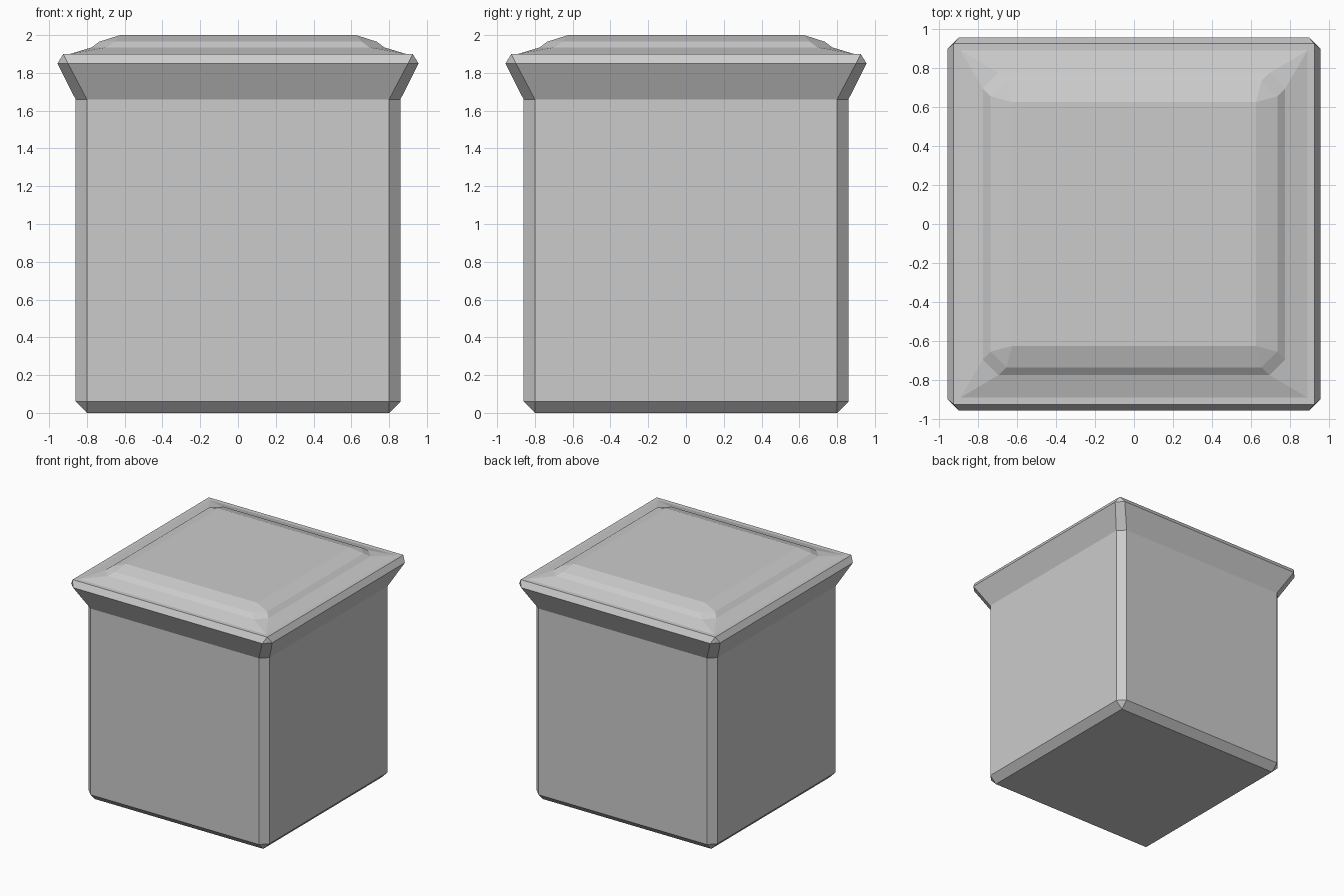
import bpy, bmesh

if "Cube" in bpy.data.objects:
    bpy.data.objects.remove(bpy.data.objects["Cube"])

# Stacked square rings: (half width, corner chamfer, height)
RINGS = [
    (0.80, 0.00, 0.00),    # underside
    (0.86, 0.06, 0.06),    # bottom bevel
    (0.86, 0.06, 1.66),    # straight walls
    (0.956, 0.056, 1.85),  # flared collar
    (0.925, 0.00, 1.90),   # rim bevel
    (0.89, 0.00, 1.90),    # flat rim
    (0.775, 0.08, 1.935),  # sloped lid
    (0.735, 0.08, 1.965),  # raised panel side
    (0.625, 0.00, 2.00),   # panel top
]


def add_ring(bm, h, c, z):
    k = h - c
    points = [(h, -k), (h, k), (k, h), (-k, h), (-h, k), (-h, -k), (-k, -h), (k, -h)]
    return [bm.verts.new((x, y, z)) for x, y in points]


def stacked_box(name, rings):
    bm = bmesh.new()
    loops = [add_ring(bm, *r) for r in rings]
    for low, high in zip(loops, loops[1:]):
        for i in range(8):
            j = (i + 1) % 8
            bm.faces.new((low[i], low[j], high[j], high[i]))
    bm.faces.new(loops[0][::-1])
    bm.faces.new(loops[-1])
    # Merge the doubled corners of unchamfered rings
    bmesh.ops.remove_doubles(bm, verts=bm.verts[:], dist=0.0001)
    bmesh.ops.recalc_face_normals(bm, faces=bm.faces[:])
    mesh = bpy.data.meshes.new(name)
    bm.to_mesh(mesh)
    bm.free()
    obj = bpy.data.objects.new(name, mesh)
    bpy.context.collection.objects.link(obj)
    return obj


# Square block with flared collar and raised lid panel
stacked_box("capped_block", RINGS)
